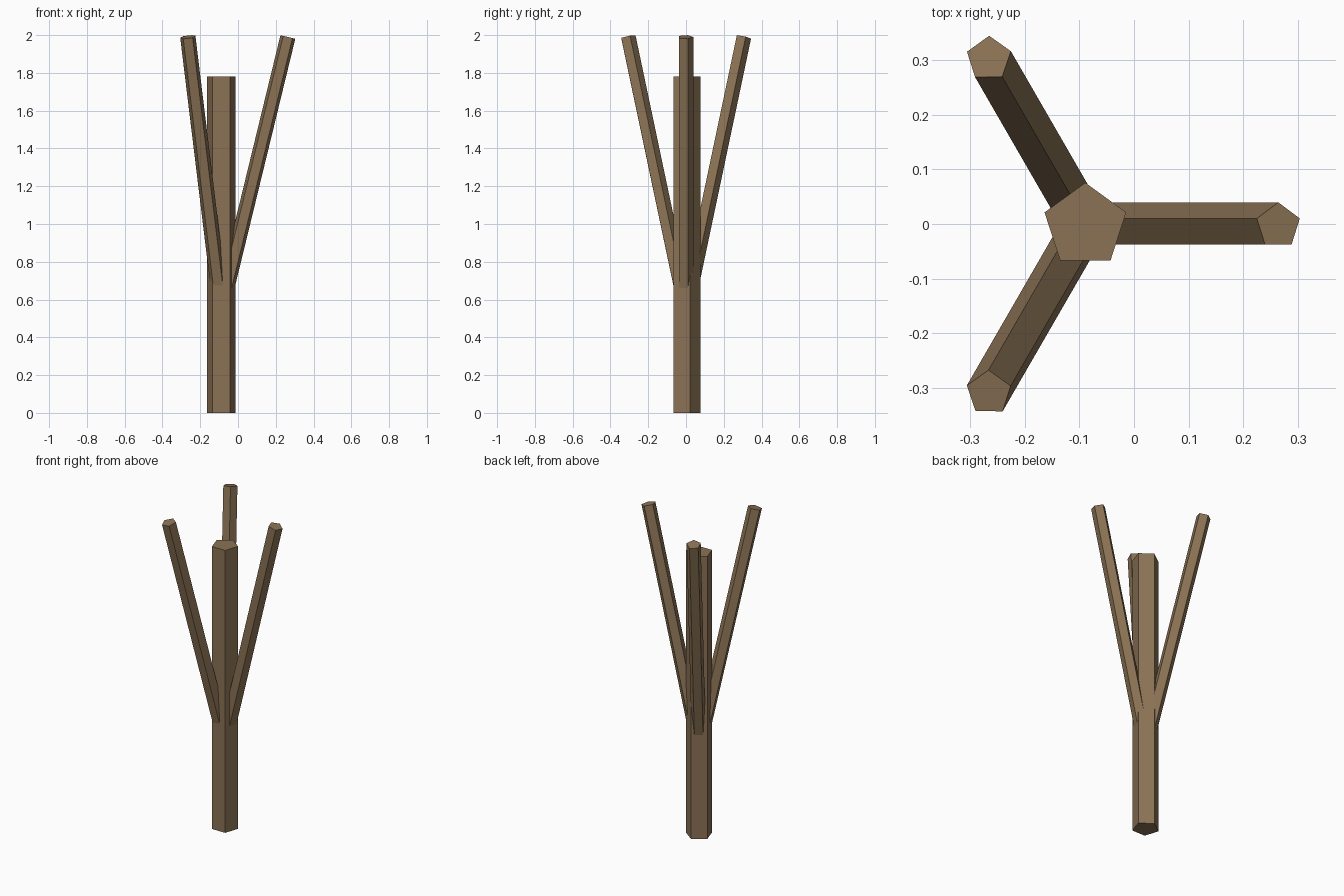
import bpy
import math
from mathutils import Matrix, Vector

cube = bpy.data.objects.get("Cube")
if cube:
    bpy.data.objects.remove(cube, do_unlink=True)

# Bark colour
bark = bpy.data.materials.new("brown_bark")
bark.use_nodes = True
color = (0.258, 0.171, 0.091, 1)
bark.diffuse_color = color
bark.node_tree.nodes["Principled BSDF"].inputs["Base Color"].default_value = color


def pole(name, start, end, radius):
    """Five-sided pole between two points, one corner towards +y."""
    axis = end - start
    bpy.ops.mesh.primitive_cylinder_add(vertices=5, radius=radius, depth=axis.length)
    obj = bpy.context.object
    obj.name = name
    turn = Vector((0, 0, 1)).rotation_difference(axis).to_matrix().to_4x4()
    obj.data.transform(Matrix.Translation((start + end) / 2) @ turn)
    obj.data.materials.append(bark)
    return obj


# Upright trunk
base = Vector((-0.089, -0.003, 0))
pole("trunk", base, base + Vector((0, 0, 1.78)), 0.0785)

# Three branches fanning out evenly from inside the trunk
fork = base + Vector((0, 0, 0.54))
for name, degrees in (("left_branch", 0), ("back_branch", 120), ("front_branch", 240)):
    a = math.radians(degrees)
    tip = fork + Vector((0.353 * math.cos(a), 0.353 * math.sin(a), 1.45))
    pole(name, fork, tip, 0.0425)
